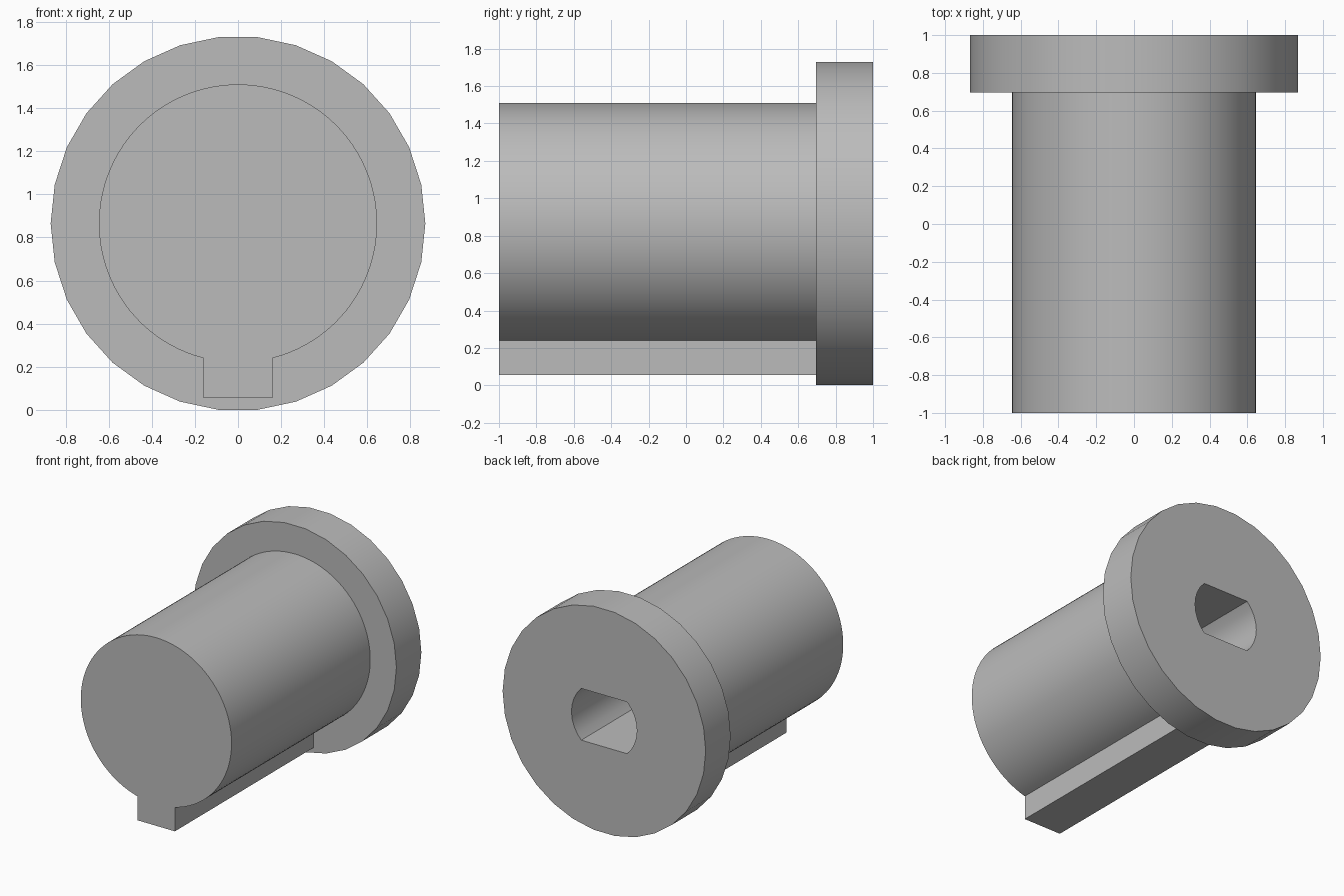
import bpy
import bmesh
from math import asin, cos, sin, radians, pi

cube = bpy.data.objects.get("Cube")
if cube:
    bpy.data.objects.remove(cube, do_unlink=True)

AXIS_Z = 0.865                      # height of the pin's axis
FRONT, SHOULDER, BACK = -1.0, 0.695, 1.0
SHAFT_R, FLANGE_R, SOCKET_R = 0.645, 0.869, 0.28
KEY_HALF, KEY_BOTTOM = 0.16, 0.055
SOCKET_HALF, SOCKET_DEPTH = 0.2, 1.2

grey = bpy.data.materials.new("plain grey")
grey.use_nodes = True
colour = (0.5, 0.5, 0.5, 1)
grey.diffuse_color = colour
grey.node_tree.nodes["Principled BSDF"].inputs["Base Color"].default_value = colour


def arc(radius, start, end, steps):
    """Points on an arc around the pin's axis, as (x, z)."""
    angles = [start + (end - start) * i / steps for i in range(steps + 1)]
    return [(radius * cos(a), AXIS_Z + radius * sin(a)) for a in angles]


def extrude_profile(name, points, y0, y1):
    """Solid made by sweeping an (x, z) outline from y0 to y1."""
    bm = bmesh.new()
    face = bm.faces.new([bm.verts.new((x, y0, z)) for x, z in points])
    swept = bmesh.ops.extrude_face_region(bm, geom=[face], use_keep_orig=True)
    verts = [g for g in swept["geom"] if isinstance(g, bmesh.types.BMVert)]
    bmesh.ops.translate(bm, verts=verts, vec=(0, y1 - y0, 0))
    bmesh.ops.recalc_face_normals(bm, faces=bm.faces)
    mesh = bpy.data.meshes.new(name)
    bm.to_mesh(mesh)
    bm.free()
    mesh.materials.append(grey)
    obj = bpy.data.objects.new(name, mesh)
    bpy.context.collection.objects.link(obj)
    return obj


def combine(target, tool, operation):
    """Apply a boolean and discard the tool."""
    bpy.context.view_layer.objects.active = target
    mod = target.modifiers.new(operation.lower(), "BOOLEAN")
    mod.operation, mod.object, mod.solver = operation, tool, "EXACT"
    bpy.ops.object.modifier_apply(modifier=mod.name)
    bpy.data.objects.remove(tool, do_unlink=True)


# Round shaft with a square key along its underside
gap = asin(KEY_HALF / SHAFT_R)
outline = arc(SHAFT_R, -pi / 2 + gap, 3 * pi / 2 - gap, 90)
outline += [(-KEY_HALF, KEY_BOTTOM), (KEY_HALF, KEY_BOTTOM)]
pin = extrude_profile("keyed_pin", outline, FRONT, SHOULDER + 0.1)

# Flange at the back
flange = extrude_profile("flange", arc(FLANGE_R, 0, 2 * pi, 30)[:-1], SHOULDER, BACK)
combine(pin, flange, "UNION")

# Blind socket with flat top and bottom and rounded sides
half = asin(SOCKET_HALF / SOCKET_R)
outline = arc(SOCKET_R, -half, half, 8) + arc(SOCKET_R, pi - half, pi + half, 8)
socket = extrude_profile("socket_cutter", outline, BACK - SOCKET_DEPTH, BACK + 0.1)
combine(pin, socket, "DIFFERENCE")

# Smooth round walls, crisp rims
bpy.ops.object.select_all(action="DESELECT")
pin.select_set(True)
bpy.context.view_layer.objects.active = pin
bpy.ops.object.shade_smooth_by_angle(angle=radians(30))
